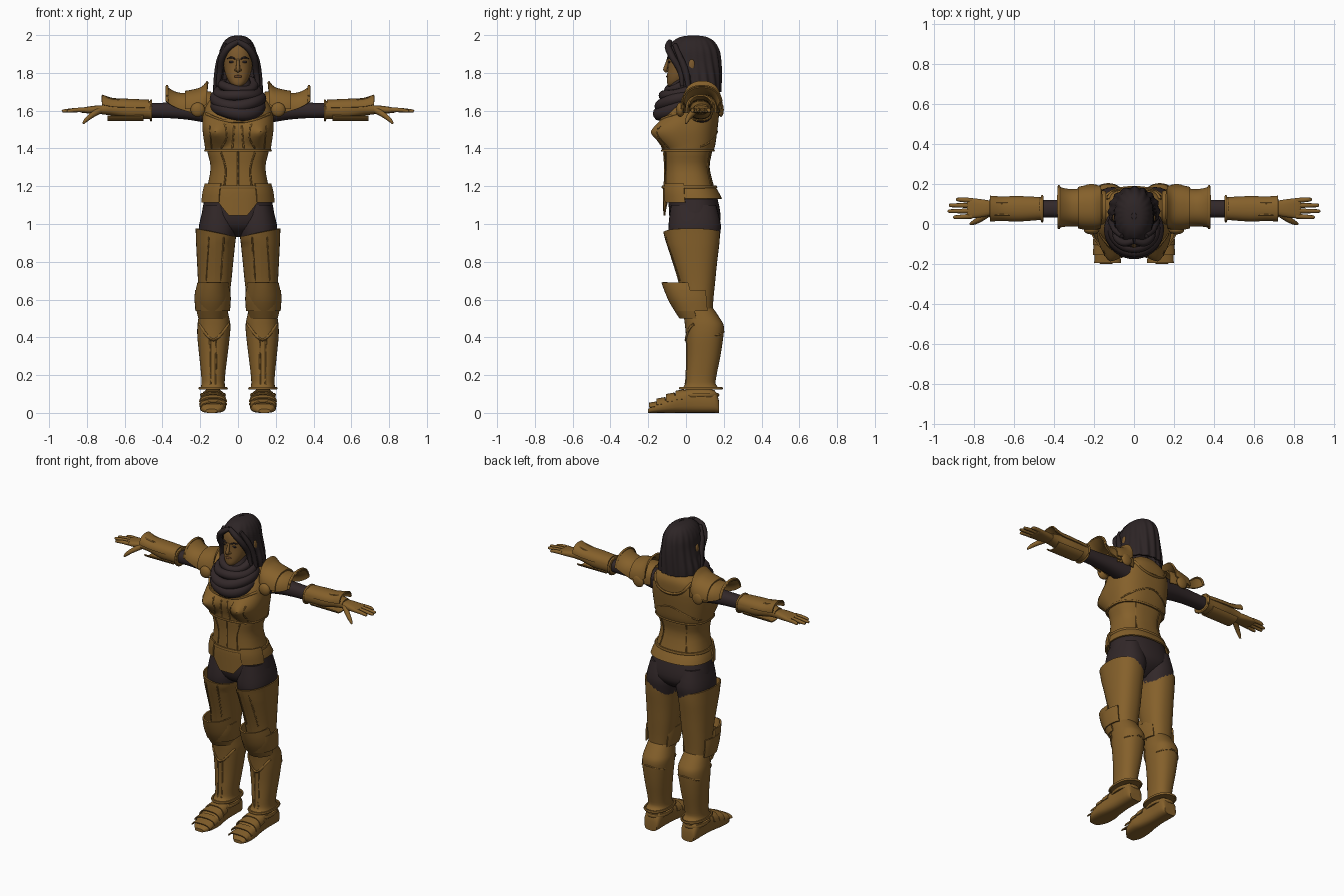
import bpy, bmesh, math
from mathutils import Vector, Matrix
from mathutils.bvhtree import BVHTree

def material(name, rgb):
    m = bpy.data.materials.new(name)
    m.diffuse_color = (*rgb, 1)
    return m

GOLD = material("bronze_gold", (0.235, 0.118, 0.024))
SKIN = material("skin", (0.20, 0.10, 0.026))
LIP = material("lip", (0.13, 0.055, 0.02))
CLOTH = material("dark_cloth", (0.032, 0.021, 0.022))
HAIR = material("dark_hair", (0.026, 0.018, 0.019))

def finish(name, bm, mat, mirror=False, angle=38):
    me = bpy.data.meshes.new(name)
    bmesh.ops.recalc_face_normals(bm, faces=bm.faces[:])
    bm.to_mesh(me)
    bm.free()
    me.materials.append(mat)
    me.polygons.foreach_set("use_smooth", [True] * len(me.polygons))
    me.set_sharp_from_angle(angle=math.radians(angle))
    ob = bpy.data.objects.new(name, me)
    bpy.context.collection.objects.link(ob)
    if mirror:
        ob.modifiers.new("Mirror", "MIRROR").use_mirror_merge = False
    return ob

def spline(pts, sub):
    """Catmull-Rom refinement of a list of equal-length tuples."""
    out = []
    for i in range(len(pts) - 1):
        a, b, c, d = (pts[max(0, min(len(pts) - 1, i + k))] for k in (-1, 0, 1, 2))
        for s in range(sub):
            u = s / sub
            out.append(tuple(0.5 * (2*q + (r-p)*u + (2*p-5*q+4*r-w)*u*u + (3*q-p-3*r+w)*u**3)
                             for p, q, r, w in zip(a, b, c, d)))
    return out + [tuple(pts[-1])]

def ring_point(ring, deg, axis, p):
    """Ring = (position, low1, high1, low2, high2); angle 0 is front (z axis) or up."""
    t, l1, h1, l2, h2 = ring
    s, c = math.sin(math.radians(deg)), math.cos(math.radians(deg))
    s, c = (math.copysign(abs(v) ** (2 / p), v) for v in (s, c))
    u = (l1 + h1) / 2 + (h1 - l1) / 2 * s
    v = (l2 + h2) / 2 + (h2 - l2) / 2 * (-c if axis == "z" else c)
    return Vector({"z": (u, v, t), "x": (t, u, v), "y": (u, t, v)}[axis])

def loft(name, rings, mat, axis="z", n=28, p=2.3, arc=None, thick=0.0, sub=3,
         mirror=False, tweak=None, angle=38):
    bm = bmesh.new()
    rows = []
    for r in spline(rings, sub):
        a0, a1 = (arc(r[0]) if callable(arc) else arc) if arc else (0, 360)
        pts = [ring_point(r, a0 + (a1 - a0) * i / n, axis, p) for i in range(n + bool(arc))]
        rows.append([bm.verts.new(tweak(q) if tweak else q) for q in pts])
    for A, B in zip(rows, rows[1:]):
        for i in range(n):
            j = (i + 1) % len(A)
            bm.faces.new((A[i], A[j], B[j], B[i]))
    if not arc:
        bm.faces.new(rows[0])
        bm.faces.new(rows[-1])
    elif thick:
        bmesh.ops.recalc_face_normals(bm, faces=bm.faces[:])
        bmesh.ops.solidify(bm, geom=bm.faces[:], thickness=thick)
    return finish(name, bm, mat, mirror, angle)

def tube(name, pts, r, mat, mirror=False, closed=False, sub=4, sides=8):
    """Tube through points; r is one radius or one per point."""
    radii = [r] * len(pts) if isinstance(r, (int, float)) else r
    path = [tuple(p) + (q,) for p, q in zip(pts, radii)]
    path = path if closed else spline(path, sub)
    bm = bmesh.new()
    rows, count = [], len(path)
    for i, q in enumerate(path):
        a = path[(i - 1) % count] if closed else path[max(i - 1, 0)]
        b = path[(i + 1) % count] if closed else path[min(i + 1, count - 1)]
        d = (Vector(b[:3]) - Vector(a[:3])).normalized()
        e = d.cross(Vector((0, 0, 1)) if abs(d.z) < 0.9 else Vector((0, 1, 0))).normalized()
        f = d.cross(e)
        rows.append([bm.verts.new(Vector(q[:3]) + q[3] * (e * math.cos(k * math.tau / sides)
                    + f * math.sin(k * math.tau / sides))) for k in range(sides)])
    for A, B in zip(rows, rows[1:] + (rows[:1] if closed else [])):
        for k in range(sides):
            bm.faces.new((A[k], A[(k + 1) % sides], B[(k + 1) % sides], B[k]))
    if not closed:
        bm.faces.new(rows[0])
        bm.faces.new(rows[-1])
    return finish(name, bm, mat, mirror, 60)

def rim(name, ring, r=0.006, axis="z", p=2.3, arc=None, mirror=False):
    a0, a1 = arc or (0, 360)
    pts = [ring_point(ring, a0 + (a1 - a0) * i / 36, axis, p) for i in range(36 + bool(arc))]
    tube(name, pts, r, GOLD, mirror, closed=not arc, sub=1, sides=6)

def ridge(name, ob, pts, mirror=True, side=-1, r=0.0045):
    """Raised strip laid on the front (-1) or back (1) of a part; points are (x, z)."""
    me = ob.data
    tree = BVHTree.FromPolygons([v.co for v in me.vertices], [tuple(f.vertices) for f in me.polygons])
    hits = [tree.ray_cast(Vector((x, side * 2, z)), Vector((0, -side, 0)))[0] for x, z in spline(pts, 6)]
    hits = [h for h in hits if h]
    if len(hits) > 1:
        tube(name, hits, r, GOLD, mirror, sub=1, sides=6)

def ball(name, loc, size, mat, mirror=False):
    bm = bmesh.new()
    bmesh.ops.create_uvsphere(bm, u_segments=20, v_segments=12, radius=1,
                              matrix=Matrix.Translation(loc) @ Matrix.Diagonal((*size, 1)))
    return finish(name, bm, mat, mirror)

def sym(rows):
    return [(z, -w, w, f, b) for z, w, f, b in rows]

# --- Torso armour ---
def bust(q):
    d = math.hypot(abs(q.x) - 0.125, (q.z - 1.485) * 1.1)
    if q.y < 0:
        q.y -= 0.07 * max(0, 1 - d / 0.1)
    return q

chest = loft("breastplate", sym([(1.385, .172, -.125, .145), (1.42, .177, -.13, .155),
    (1.49, .187, -.145, .165), (1.55, .188, -.13, .172), (1.60, .182, -.11, .175),
    (1.66, .15, -.07, .17), (1.71, .08, -.03, .14)]), GOLD, n=72, p=2.5, sub=5, tweak=bust)
belly = loft("abdomen_plate", sym([(1.16, .172, -.118, .16), (1.2, .162, -.115, .148),
    (1.3, .145, -.112, .125), (1.38, .162, -.118, .138), (1.43, .165, -.118, .142)]), GOLD, n=48, p=2.5)
rim("breastplate_hem", (1.388, -.173, .173, -.127, .147), p=2.5)
ridge("neckline", chest, [(-.17, 1.585), (-.09, 1.552), (0, 1.54), (.09, 1.552), (.17, 1.585)], False, r=.007)
ridge("bust_ridge_inner", chest, [(.02, 1.52), (.03, 1.40)])
ridge("bust_ridge_middle", chest, [(.07, 1.53), (.06, 1.46), (.09, 1.40)])
ridge("bust_ridge_outer", chest, [(.15, 1.52), (.14, 1.40)])
ridge("abdomen_ridge", belly, [(.09, 1.38), (.065, 1.29), (.075, 1.18)])
ridge("abdomen_centre_ridge", belly, [(0, 1.38), (0, 1.18)], False)
ridge("back_arch", chest, [(-.165, 1.41), (-.09, 1.46), (0, 1.49), (.09, 1.46), (.165, 1.41)], False, 1)
ridge("back_collar", chest, [(-.13, 1.66), (-.08, 1.60), (0, 1.58), (.08, 1.60), (.13, 1.66)], False, 1, .009)
ridge("back_waist_ridge", belly, [(.09, 1.38), (.08, 1.29), (.1, 1.18)], side=1)

# --- Hip armour with a pointed front hem ---
def hem(q):
    if q.y < 0 and q.z < 1.16:
        q.z -= 0.09 * max(0, min(1, (0.12 - abs(q.x)) / 0.07)) * (1.16 - q.z) / 0.025
    return q

loft("hip_skirt", sym([(1.20, .168, -.12, .155), (1.165, .182, -.122, .175), (1.135, .19, -.12, .19)]),
     GOLD, n=64, p=2.4, arc=(0, 360), thick=.008, tweak=hem)
rim("waist_belt", (1.195, -.17, .17, -.122, .157), .009)
loft("hip_tasset", [(1.215, -.178, .178, -.128, .17), (1.17, -.19, .19, -.132, .18),
     (1.115, -.197, .197, -.128, .185)], GOLD, n=12, arc=(28, 80), thick=.01, mirror=True)

# --- Cloth hips and thighs ---
loft("hips", sym([(1.19, .165, -.10, .15), (1.1, .184, -.092, .175), (1.02, .19, -.085, .182),
     (.97, .13, -.06, .15), (.93, .03, .0, .09)]), CLOTH, n=36)
loft("thigh", [(1.1, .04, .18, -.08, .16), (1.0, .006, .205, -.092, .184), (.93, .01, .207, -.09, .178),
     (.8, .035, .2, -.06, .155), (.55, .07, .19, -.01, .125)], CLOTH, mirror=True)

# --- Leg armour ---
def slant(q):
    if q.z > .9:
        q.z += (q.x - .12) * .2
    return q

cuisse = loft("thigh_plate", [(.955, .012, .225, -.12, .18), (.9, .015, .222, -.105, .177),
    (.8, .025, .217, -.072, .165), (.7, .035, .212, -.042, .155), (.6, .048, .208, -.02, .145),
    (.52, .06, .2, -.005, .14)], GOLD, n=36, arc=(0, 360), thick=.008, mirror=True, tweak=slant)
for x in (.075, .155):
    ridge("thigh_ridge", cuisse, [(x, .93), (x + .015, .7)])
loft("knee_plate", [(.69, .05, .215, -.13, .13), (.64, .044, .225, -.112, .14), (.58, .044, .227, -.085, .14),
     (.50, .062, .21, -.035, .13)], GOLD, n=24, arc=(-95, 95), thick=.01, mirror=True, p=2)
loft("knee_band", [(.65, .04, .228, -.09, .15), (.6, .038, .23, -.085, .155), (.54, .042, .226, -.06, .155)],
     GOLD, n=24, arc=(-125, 125), thick=.008, mirror=True)
greave = loft("shin_plate", [(.56, .06, .2, -.015, .14), (.50, .046, .21, -.01, .18), (.46, .04, .215, -.005, .2),
    (.4, .044, .215, 0, .197), (.3, .056, .205, .004, .182), (.2, .068, .195, .0, .162),
    (.15, .07, .194, -.005, .158), (.125, .062, .202, -.03, .188)], GOLD, n=36, mirror=True)
ridge("shin_ridge_inner", greave, [(.115, .4), (.118, .15)])
ridge("shin_ridge_outer", greave, [(.148, .4), (.146, .15)])
ridge("shin_chevron", greave, [(.05, .47), (.13, .385), (.205, .47)], r=.008)
ridge("calf_band", greave, [(.05, .41), (.13, .43), (.205, .41)], side=1)
rim("ankle_rim", (.13, .062, .202, -.03, .188), .008, mirror=True)
rim("ankle_ring", (.095, .075, .19, -.01, .165), .012, mirror=True)

# --- Shoes with overlapping toe plates ---
loft("shoe", [(.175, .09, .175, 0, .06), (.15, .078, .187, 0, .12), (.05, .078, .187, 0, .13),
     (-.03, .07, .195, 0, .115), (-.09, .062, .203, 0, .085), (-.16, .075, .198, 0, .05),
     (-.2, .11, .17, 0, .02)], GOLD, axis="y", n=24, p=3, mirror=True)
for y, w, h in ((-.01, .066, .125), (-.06, .071, .108), (-.11, .071, .084), (-.15, .064, .062)):
    c = .132
    loft("toe_plate", [(y, c - w, c + w, -.01, h), (y - .045, c - w - .004, c + w + .004, -.01, h - .008)],
         GOLD, axis="y", n=16, p=2.8, arc=(-82, 82), thick=.006, sub=1, mirror=True)

# --- Shoulders ---
loft("shoulder_dome", [(.14, .0, .165, 1.53, 1.70), (.2, -.01, .175, 1.53, 1.70), (.26, .01, .16, 1.54, 1.68)],
     GOLD, axis="x", n=24, arc=(-105, 105), thick=.008, mirror=True)
loft("shoulder_inner_plate", [(.165, -.02, .19, 1.5, 1.758), (.195, -.03, .195, 1.5, 1.725),
     (.25, -.028, .192, 1.5, 1.71), (.28, -.022, .185, 1.5, 1.705)],
     GOLD, axis="x", n=28, arc=(-88, 88), thick=.01, mirror=True)
loft("shoulder_outer_plate", [(.25, -.015, .18, 1.51, 1.695), (.31, -.012, .175, 1.51, 1.695),
     (.35, -.015, .18, 1.51, 1.71), (.378, -.022, .19, 1.515, 1.73)],
     GOLD, axis="x", n=28, arc=lambda x: (-95 + (x - .25) * 130, 95 - (x - .25) * 130), thick=.01, mirror=True)
rim("shoulder_rim", (.376, -.022, .19, 1.515, 1.73), .007, "x", arc=(-79, 79), mirror=True)
ball("shoulder_disc", (.213, -.03, 1.605), (.038, .022, .038), GOLD, True)
ball("shoulder_back_disc", (.213, .185, 1.605), (.038, .015, .038), GOLD, True)

# --- Arms ---
loft("sleeve", [(.14, .015, .14, 1.53, 1.66), (.25, .025, .13, 1.55, 1.65), (.36, .032, .122, 1.56, 1.643),
     (.5, .032, .118, 1.563, 1.64)], CLOTH, axis="x", mirror=True)
loft("bracer", [(.455, .015, .138, 1.55, 1.653), (.48, .02, .134, 1.556, 1.65), (.58, .022, .133, 1.557, 1.653),
     (.67, .035, .122, 1.575, 1.645), (.72, .04, .12, 1.58, 1.635)], GOLD, axis="x", mirror=True)
loft("bracer_top", [(.47, .02, .135, 1.56, 1.658), (.58, .012, .14, 1.56, 1.663), (.66, .015, .138, 1.562, 1.667),
     (.72, .012, .142, 1.565, 1.685)], GOLD, axis="x", n=20, arc=(-85, 85), thick=.008, mirror=True)
loft("bracer_under", [(.5, .02, .135, 1.55, 1.65), (.6, .02, .135, 1.55, 1.645), (.69, .02, .135, 1.55, 1.64)],
     GOLD, axis="x", n=16, arc=(115, 245), thick=.006, mirror=True)
rim("bracer_rim", (.46, .013, .14, 1.549, 1.655), .006, "x", mirror=True)
for y in (.045, .105):
    tube("bracer_ridge", [(.49, y, 1.647), (.6, y, 1.652), (.7, y, 1.668)], .005, GOLD, True)

# --- Hands ---
loft("palm", [(.69, .05, .112, 1.585, 1.625), (.75, .036, .122, 1.583, 1.627), (.82, .028, .13, 1.588, 1.617),
     (.835, .032, .126, 1.592, 1.612)], GOLD, axis="x", n=20, p=2.8, mirror=True)
for y, tip in ((.039, .905), (.066, .93), (.092, .925), (.118, .89)):
    tube("finger", [(.81, y, 1.604), (.86, y + (y - .08) * .08, 1.603), (tip - .008, y + (y - .08) * .12, 1.598),
         (tip, y + (y - .08) * .12, 1.597)], [.0125, .0115, .009, .004], GOLD, True)
tube("thumb", [(.735, .05, 1.60), (.775, .022, 1.575), (.805, .006, 1.55), (.82, .0, 1.532)],
     [.018, .015, .011, .005], GOLD, True)

# --- Scarf folds ---
loft("neck", sym([(1.62, .11, -.12, .1), (1.70, .085, -.1, .08), (1.80, .05, -.05, .06)]), CLOTH)
for z, w, d, cy, t, r in ((1.625, .112, .105, -.035, .04, .036), (1.66, .118, .105, -.03, .03, .032),
                          (1.70, .105, .095, -.022, .028, .028), (1.735, .085, .08, -.012, .024, .024)):
    ring = [(w * math.sin(a), cy - d * math.cos(a), z - t * math.cos(a) + .008 * math.sin(2 * a + z * 60))
            for a in (i * math.tau / 40 for i in range(40))]
    tube("scarf_fold", ring, r, CLOTH, closed=True, sides=12)

# --- Head and face ---
loft("head", sym([(1.728, .02, -.092, -.03), (1.745, .042, -.1, .0), (1.785, .064, -.1, .05), (1.84, .077, -.096, .1),
     (1.89, .08, -.097, .12), (1.94, .072, -.085, .12), (1.975, .045, -.05, .09)]), SKIN, n=36, p=2.2)
tube("nose", [(0, -.094, 1.875), (0, -.102, 1.845), (0, -.109, 1.818), (0, -.098, 1.808)],
     [.007, .009, .012, .008], SKIN)
ball("nostril", (.011, -.098, 1.815), (.008, .008, .007), SKIN, True)
ball("eye", (.034, -.088, 1.858), (.015, .006, .006), HAIR, True)
tube("eyebrow", [(.014, -.099, 1.873), (.035, -.094, 1.882), (.057, -.077, 1.876)], [.003, .005, .002], HAIR, True)
ball("lips", (0, -.098, 1.781), (.023, .007, .007), LIP)
ball("ear", (.1, .03, 1.84), (.009, .018, .032), SKIN, True)

# --- Hair ---
def strands(q):
    a = math.atan2(q.x, -(q.y - .05))
    k = 1 + .03 * math.cos(17 * a + q.z * 9) * min(1, (2.0 - q.z) * 12)
    return Vector((q.x * k, .05 + (q.y - .05) * k, q.z))

def parting(z):
    g = 80 * max(0, min(1, (1.955 - z) / .16)) ** .7
    return (g, 360 - g)

loft("hair", sym([(1.998, .012, .02, .06), (1.99, .045, -.03, .11), (1.965, .074, -.07, .15), (1.92, .094, -.098, .175),
     (1.86, .102, -.1, .184), (1.80, .114, -.09, .186), (1.74, .127, -.08, .185), (1.70, .128, -.06, .183)]),
     HAIR, n=96, p=2.1, arc=parting, thick=.012, sub=4, tweak=strands, angle=60)
ball("crown", (0, .04, 1.955), (.06, .09, .042), HAIR)
tube("front_lock", [(.0, -.085, 1.965), (.05, -.095, 1.935), (.085, -.07, 1.88), (.095, -.03, 1.81), (.108, -.02, 1.73)],
     [.014, .018, .018, .016, .01], HAIR, True)
tube("side_lock", [(.06, -.06, 1.95), (.094, -.03, 1.88), (.108, .0, 1.80), (.122, .015, 1.71)],
     [.012, .016, .018, .01], HAIR, True)
